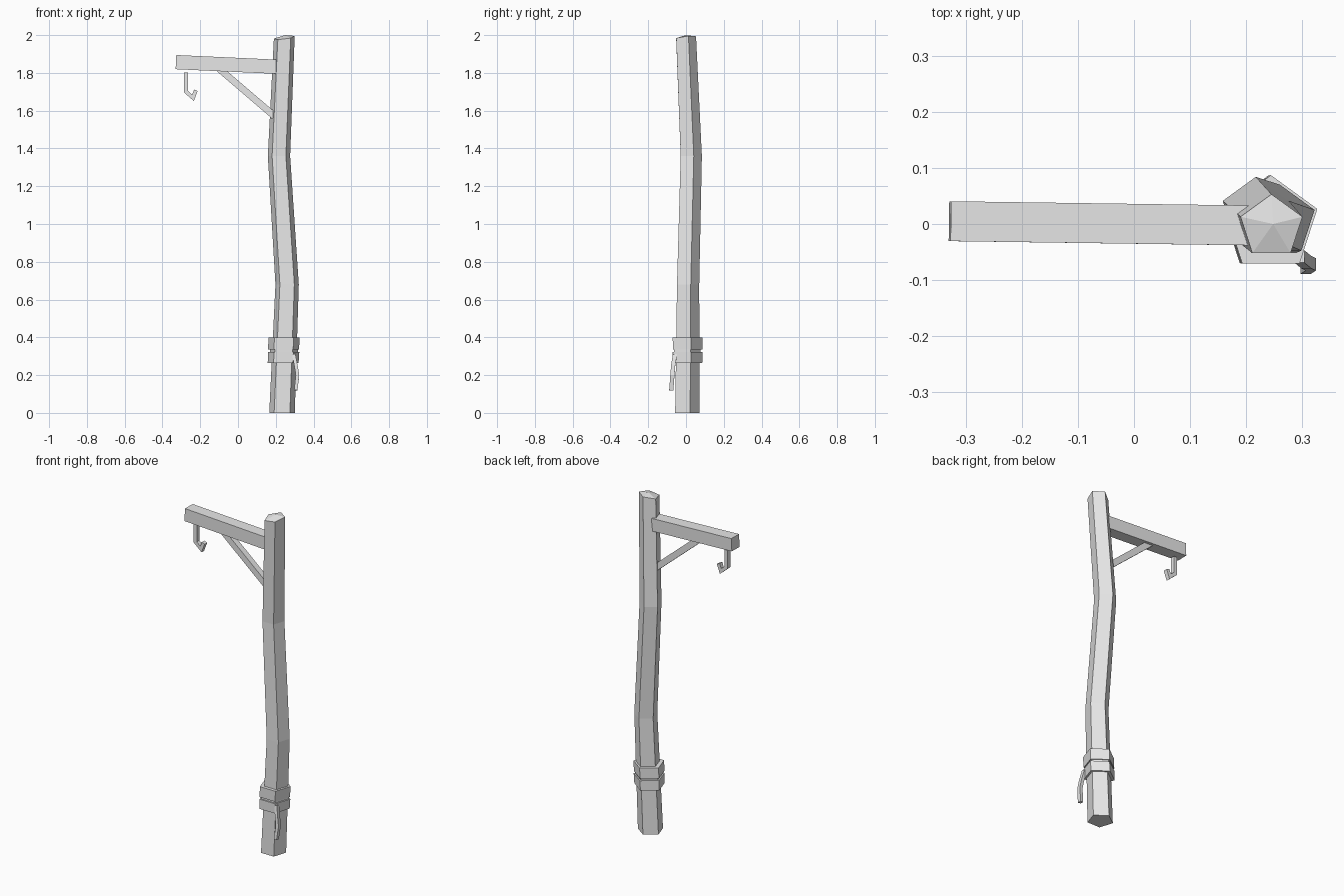
import bpy, bmesh, math
from mathutils import Vector

if "Cube" in bpy.data.objects:
    bpy.data.objects.remove(bpy.data.objects["Cube"])

grey = bpy.data.materials.new("plain grey")
grey.diffuse_color = (0.8, 0.8, 0.8, 1)
grey.use_nodes = True
grey.node_tree.nodes["Principled BSDF"].inputs["Base Color"].default_value = grey.diffuse_color


def loft(name, rings, apex=None):
    """Skin a stack of equal rings and close both ends."""
    bm = bmesh.new()
    vs = [[bm.verts.new(p) for p in r] for r in rings]
    n = len(vs[0])
    for a, b in zip(vs, vs[1:]):
        for i in range(n):
            j = (i + 1) % n
            bm.faces.new((a[i], a[j], b[j], b[i]))
    bm.faces.new(vs[0][::-1])
    if apex:
        tip = bm.verts.new(apex)
        for i in range(n):
            bm.faces.new((vs[-1][i], vs[-1][(i + 1) % n], tip))
    else:
        bm.faces.new(vs[-1])
    bmesh.ops.recalc_face_normals(bm, faces=bm.faces[:])
    mesh = bpy.data.meshes.new(name)
    bm.to_mesh(mesh)
    bm.free()
    mesh.materials.append(grey)
    obj = bpy.data.objects.new(name, mesh)
    bpy.context.collection.objects.link(obj)
    return obj


def pentagon(x, y, z, r, slope=0.0, turn=0.0):
    """Five-sided ring with a corner at the back; slope tilts it up to back right."""
    out = []
    for i in range(5):
        a = math.radians(90 + 72 * i + turn)
        dx, dy = r * math.cos(a), r * math.sin(a)
        out.append((x + dx, y + dy, z + slope * (dx + dy)))
    return out


def bar(name, path, height, depth):
    """Sweep a mitred rectangle along a path; depth runs along y."""
    pts = [Vector(p) for p in path]
    rings = []
    for i, p in enumerate(pts):
        t_in = (p - pts[max(i - 1, 0)]).normalized()
        t_out = (pts[min(i + 1, len(pts) - 1)] - p).normalized()
        t = (t_in + t_out).normalized()
        cos_half = max(t.dot(t_out if t_out.length else t_in), 0.5)
        side = Vector((0, 1, 0))
        side = (side - t * side.dot(t)).normalized() * depth / 2
        up = t.cross(side).normalized() * height / 2 / cos_half
        rings.append([p + side + up, p - side + up, p - side - up, p + side - up])
    return loft(name, rings)


# Crooked post with a low pointed top
loft("post", [pentagon(0.233, 0.0, 0.0, 0.071),
              pentagon(0.260, 0.005, 0.68, 0.065),
              pentagon(0.217, 0.022, 1.36, 0.062),
              pentagon(0.245, -0.005, 1.986, 0.058, slope=0.13)],
     apex=(0.248, 0.0, 2.0))

# Two straps wrapped around the post
for name, z0, z1, x in (("upper_strap", 0.335, 0.398, 0.243),
                        ("lower_strap", 0.265, 0.323, 0.241)):
    loft(name, [pentagon(x - 0.002, 0, z0, 0.086), pentagon(x + 0.001, 0, z1, 0.087)])

# Inner wrap that shows in the gap between the straps
loft("strap_core", [pentagon(0.242, 0, 0.30, 0.078), pentagon(0.243, 0, 0.36, 0.078)])

# Loose strap end hanging at the front right corner
bar("strap_tail", [(0.295, -0.058, 0.31), (0.307, -0.068, 0.25),
                   (0.315, -0.072, 0.20), (0.306, -0.078, 0.12)], 0.018, 0.022)

# Arm, diagonal brace and hook
bar("arm", [(-0.328, 0.005, 1.857), (0.24, -0.003, 1.831)], 0.075, 0.071)
bar("brace", [(-0.10, 0.002, 1.822), (0.205, 0.002, 1.561)], 0.036, 0.036)
bar("hook", [(-0.275, 0.004, 1.803), (-0.275, 0.004, 1.70),
             (-0.238, 0.004, 1.668), (-0.223, 0.004, 1.708)], 0.02, 0.024)
